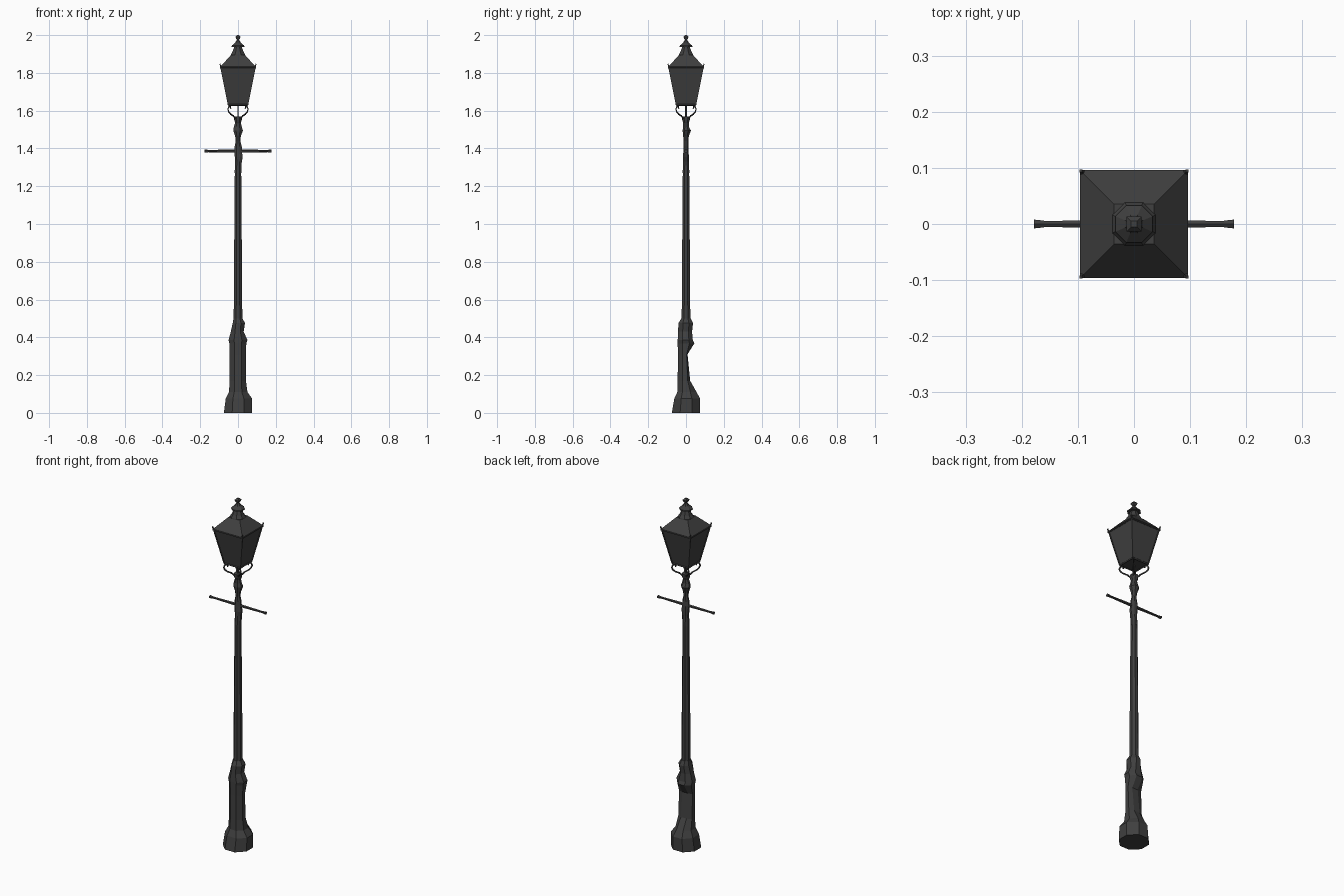
import bpy, bmesh, math
from mathutils import Vector

if "Cube" in bpy.data.objects:
    bpy.data.objects.remove(bpy.data.objects["Cube"])

iron = bpy.data.materials.new("dark_iron")
iron.diffuse_color = (0.05, 0.05, 0.05, 1)
iron.use_nodes = True
iron.node_tree.nodes["Principled BSDF"].inputs["Base Color"].default_value = iron.diffuse_color


def finish(bm, name):
    bmesh.ops.recalc_face_normals(bm, faces=bm.faces)
    me = bpy.data.meshes.new(name)
    bm.to_mesh(me)
    bm.free()
    ob = bpy.data.objects.new(name, me)
    bpy.context.collection.objects.link(ob)
    me.materials.append(iron)
    return ob


def loft(name, rings, sides=8):
    """Stack polygon rings: (z, r) or (z, left, right, front, back)."""
    bm = bmesh.new()
    k = 1 / math.cos(math.pi / sides)
    prev = None
    for ring in rings:
        z, *e = ring
        l, r, f, b = e if len(e) == 4 else e * 4
        cur = []
        for i in range(sides):
            a = 2 * math.pi * (i + 0.5) / sides
            c, s = math.cos(a) * k, math.sin(a) * k
            cur.append(bm.verts.new((c * (r if c > 0 else l), s * (b if s > 0 else f), z)))
        if prev:
            for i in range(sides):
                j = (i + 1) % sides
                bm.faces.new((prev[i], prev[j], cur[j], cur[i]))
        else:
            bm.faces.new(cur)
        prev = cur
    bm.faces.new(prev)
    return finish(bm, name)


def beam(name, a, b, r, sides=4, r2=None):
    """Straight rod between two points."""
    a, b = Vector(a), Vector(b)
    bm = bmesh.new()
    bmesh.ops.create_cone(bm, cap_ends=True, segments=sides, radius1=r,
                          radius2=r2 or r, depth=(b - a).length)
    m = (b - a).to_track_quat('Z', 'Y').to_matrix().to_4x4()
    m.translation = (a + b) / 2
    bm.transform(m)
    return finish(bm, name)


# Faceted, uneven pedestal
loft("pedestal", [
    (0, .075, .075, .075, .075), (.075, .065, .075, .062, .075),
    (.11, .048, .05, .046, .056), (.17, .044, .042, .044, .022),
    (.31, .044, .042, .043, .008), (.368, .046, .044, .044, .044),
    (.385, .05, .05, .044, .036), (.43, .038, .03, .042, .032),
    (.475, .028, .037, .04, .037), (.5, .024, .024, .025, .025)])

# Tapered shaft and turned neck
loft("shaft", [(.48, .023), (.9, .02), (1.28, .017)])
loft("neck", [
    (1.27, .018), (1.33, .015, .02, .015, .015), (1.355, .017, .025, .016, .015),
    (1.385, .02, .02, .014, .014), (1.41, .018, .02, .013, .012),
    (1.44, .012), (1.465, .015), (1.495, .025, .026, .018, .026),
    (1.515, .022, .02, .015, .015), (1.535, .015), (1.55, .02), (1.568, .02)])
beam("lantern_stem", (0, 0, 1.56), (0, 0, 1.635), .004, 6)

# Ladder bar with slightly thicker tips and centre
for s, side in ((-1, "left"), (1, "right")):
    beam("ladder_bar_" + side, (0, 0, 1.386), (s * .165, 0, 1.386), .009, 6, .006)
    beam("ladder_tip_" + side, (s * .16, 0, 1.386), (s * .178, 0, 1.386), .007, 6, .009)

# Scrolled brackets under each lantern corner
scroll = [(.02, 1.558), (.034, 1.572), (.056, 1.582), (.070, 1.594),
          (.075, 1.608), (.069, 1.622), (.057, 1.621), (.054, 1.611)]
for i in range(4):
    a = math.pi / 4 + i * math.pi / 2
    cu = bpy.data.curves.new("scroll_bracket", 'CURVE')
    cu.dimensions = '3D'
    cu.bevel_depth = .0045
    cu.bevel_resolution = 0
    cu.use_fill_caps = True
    sp = cu.splines.new('POLY')
    sp.points.add(len(scroll) - 1)
    for p, (r, z) in zip(sp.points, scroll):
        p.co = (r * math.cos(a), r * math.sin(a), z, 1)
    cu.materials.append(iron)
    bpy.context.collection.objects.link(bpy.data.objects.new("scroll_bracket", cu))

# Lantern: panes, roof, then frame bars
loft("lantern_panes", [(1.63, .051), (1.83, .09)], 4)
loft("lantern_roof", [(1.825, .094), (1.833, .094), (1.895, .036)], 4)
corners = [(1, 1), (-1, 1), (-1, -1), (1, -1)]
for i, (x, y) in enumerate(corners):
    u, v = corners[(i + 1) % 4]
    beam("corner_bar", (x * .051, y * .051, 1.63), (x * .091, y * .091, 1.83), .004)
    beam("bottom_rail", (x * .051, y * .051, 1.631), (u * .051, v * .051, 1.631), .005)
    beam("top_rail", (x * .091, y * .091, 1.829), (u * .091, v * .091, 1.829), .005)
    beam("corner_finial", (x * .091, y * .091, 1.825), (x * .095, y * .095, 1.848), .006, 4, .003)

# Chimney, cap and top finial
loft("chimney", [(1.885, .04), (1.897, .038), (1.91, .03), (1.936, .02), (1.945, .018)])
loft("chimney_cap", [(1.938, .034), (1.944, .033), (1.96, .016), (1.975, .006), (1.98, .005)])
loft("top_finial", [(1.972, .004), (1.983, .011), (1.991, .013), (2.0, .005)], 4)
